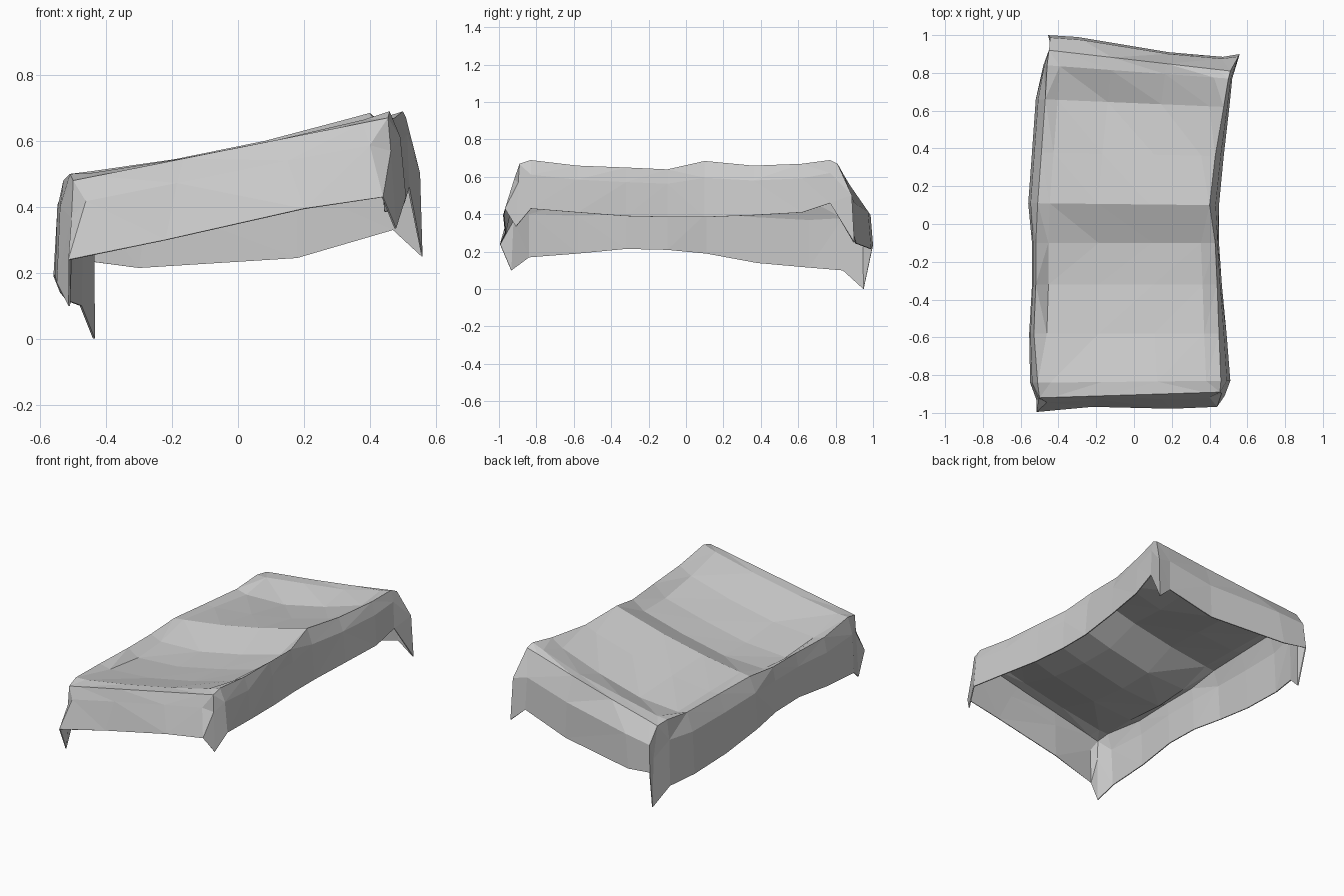
import bpy, bmesh
from mathutils import Vector

if "Cube" in bpy.data.objects:
    bpy.data.objects.remove(bpy.data.objects["Cube"])

# Cross-sections of the sagging top, front to back:
# y left, y right, x left, z left, x right, z right, dip at edges, dip left-centre, dip right-centre
ROWS = [
    (-.92, -.89, -.50, .48, .455, .67, .00, .00, .00),
    (-.84, -.83, -.51, .50, .46, .69, -.01, -.02, -.02),
    (-.58, -.58, -.53, .48, .45, .66, -.03, -.06, -.055),
    (-.32, -.32, -.52, .48, .44, .65, -.055, -.085, -.075),
    (-.10, -.10, -.52, .48, .43, .64, -.04, -.075, -.065),
    (.11, .10, -.51, .50, .40, .685, -.005, -.02, -.02),
    (.38, .36, -.49, .49, .43, .66, -.015, -.035, -.035),
    (.66, .62, -.47, .48, .475, .67, -.03, -.07, -.06),
    (.84, .77, -.46, .50, .50, .69, -.01, -.02, -.03),
    (.92, .81, -.45, .49, .51, .67, .00, -.005, -.005),
]
T = (0, .07, .35, .65, .92, 1)

# Hem of the hanging sides, corners pulled down into points
FRONT = [(-.515, -.935, .10), (-.515, -.995, .24), (-.22, -.968, .30),
         (.20, -.978, .395), (.44, -.968, .43), (.48, -.91, .335)]
BACK = [(-.44, .95, .0), (-.455, 1.0, .235), (-.30, .99, .215),
        (.18, .91, .245), (.47, .885, .33), (.56, .90, .25)]
LEFT = [(-.55, .17), (-.555, .19), (-.54, .215), (-.54, .21),
        (-.56, .19), (-.54, .14), (-.52, .115), (-.48, .10)]
RIGHT = [(.51, .43), (.49, .41), (.465, .39), (.45, .385),
         (.45, .385), (.475, .395), (.505, .41), (.52, .46)]

bm = bmesh.new()

# Top surface
grid = []
for yl, yr, xl, zl, xr, zr, e, a, b in ROWS:
    dips = (0, e, a, b, e, 0)
    grid.append([bm.verts.new((xl + (xr - xl) * t, yl + (yr - yl) * t,
                               zl + (zr - zl) * t + d)) for t, d in zip(T, dips)])
for r0, r1 in zip(grid, grid[1:]):
    for i in range(len(T) - 1):
        bm.faces.new((r0[i], r0[i + 1], r1[i + 1], r1[i]))

# Rim and hem, walked in the same order
inner = ROWS[1:-1]
rim = (grid[0] + [r[-1] for r in grid[1:-1]] + grid[-1][::-1]
       + [r[0] for r in grid[1:-1]][::-1])
hem = (FRONT + [(x, r[1], z) for (x, z), r in zip(RIGHT, inner)] + BACK[::-1]
       + [(x, r[0], z) for (x, z), r in zip(LEFT, inner)][::-1])

# Hanging sides: (outward bulge, drop) of the shoulder on front, right, back, left
shape = [(.35, .3)] * 6 + [(.65, .3)] * 8 + [(.85, .4)] * 6 + [(.75, .3)] * 8
shoulder, bottom = [], []
for v, h, (k, drop) in zip(rim, hem, shape):
    h = Vector(h)
    s = v.co.lerp(h, k)
    s.z = v.co.z - drop * (v.co.z - h.z)
    shoulder.append(bm.verts.new(s))
    bottom.append(bm.verts.new(h))
n = len(rim)
for up, low in ((rim, shoulder), (shoulder, bottom)):
    for i in range(n):
        j = (i + 1) % n
        bm.faces.new((up[j], up[i], low[i], low[j]))

bmesh.ops.triangulate(bm, faces=bm.faces[:])
bmesh.ops.recalc_face_normals(bm, faces=bm.faces[:])
mesh = bpy.data.meshes.new("draped_cover")
bm.to_mesh(mesh)
bm.free()
cover = bpy.data.objects.new("draped_cover", mesh)
bpy.context.collection.objects.link(cover)

# Thin cloth thickness
mod = cover.modifiers.new("thickness", 'SOLIDIFY')
mod.thickness = .006
mod.offset = -1
